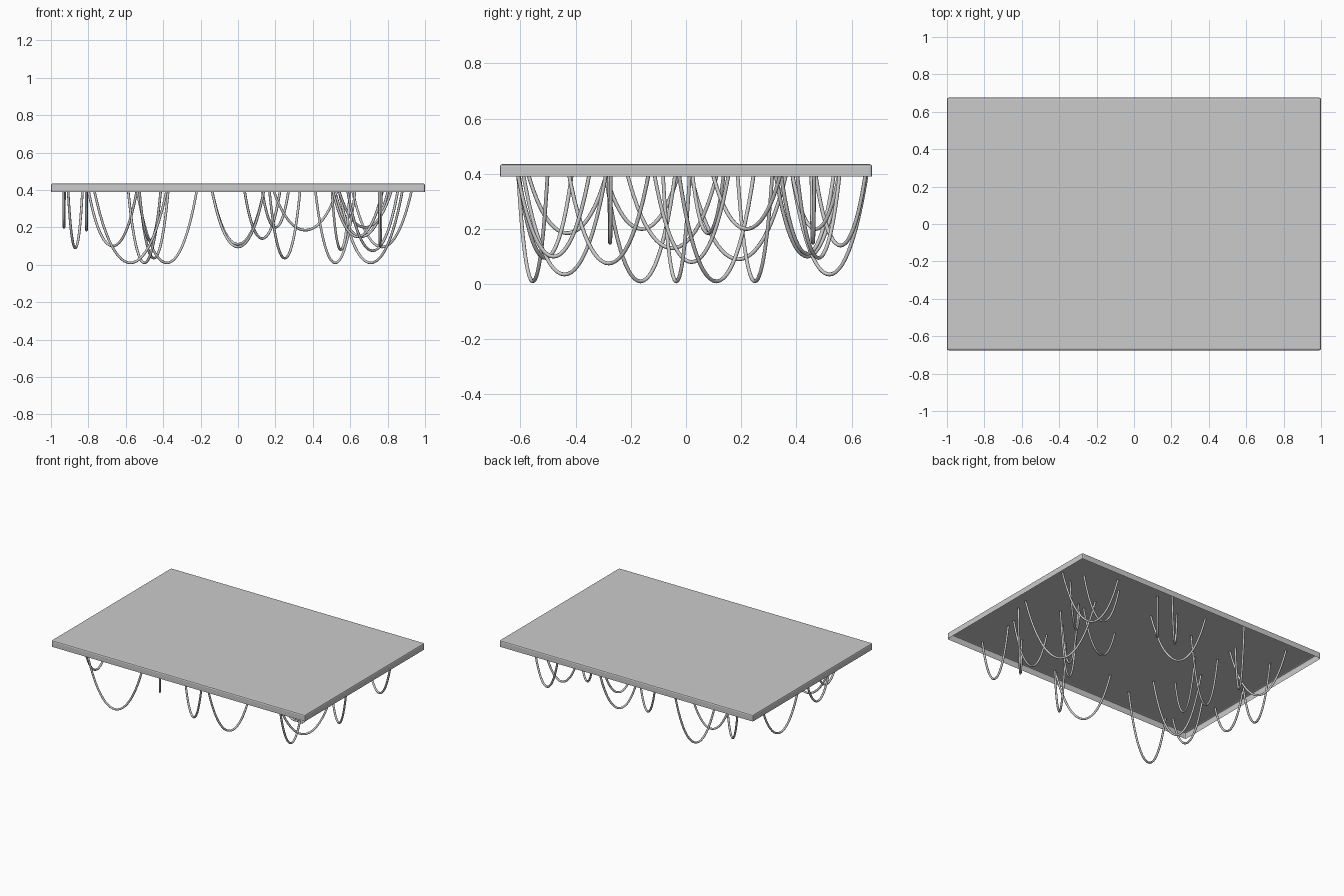
import bpy, bmesh, math

if "Cube" in bpy.data.objects:
    bpy.data.objects.remove(bpy.data.objects["Cube"])

HX, HY = 1.0, 0.675
Z_LOW, Z_TOP = 0.39, 0.435
RADIUS = 0.007


# Tray: a shallow panel, open underneath, with softened edges
def make_panel():
    bm = bmesh.new()
    bmesh.ops.create_cube(bm, size=1)
    for v in bm.verts:
        v.co.x *= 2 * HX
        v.co.y *= 2 * HY
        v.co.z = Z_TOP if v.co.z > 0 else Z_LOW
    bottom = [f for f in bm.faces if f.normal.z < -0.5]
    bmesh.ops.delete(bm, geom=bottom, context='FACES_ONLY')
    edges = [e for e in bm.edges if any(v.co.z > 0.42 for v in e.verts)]
    bmesh.ops.bevel(bm, geom=edges, offset=0.009, segments=2,
                    profile=0.5, affect='EDGES')
    mesh = bpy.data.meshes.new("panel")
    bm.to_mesh(mesh)
    bm.free()
    obj = bpy.data.objects.new("panel", mesh)
    bpy.context.collection.objects.link(obj)


# Cable: a tube hanging as a catenary from two points under the panel
def make_cable(index, cx, cy, low, dx, dy, steps=24):
    curve = bpy.data.curves.new("hanging_cable", 'CURVE')
    curve.dimensions = '3D'
    curve.bevel_depth = RADIUS
    curve.bevel_resolution = 2
    spline = curve.splines.new('POLY')
    spline.points.add(steps)
    low = max(low, RADIUS)
    top = 0.428
    k = 1.5
    for i, p in enumerate(spline.points):
        t = 2 * i / steps - 1
        h = (math.cosh(k * t) - 1) / (math.cosh(k) - 1)
        p.co = (cx + dx * t / 2, cy + dy * t / 2, low + (top - low) * h, 1)
    obj = bpy.data.objects.new(f"hanging_cable_{index:02d}", curve)
    bpy.context.collection.objects.link(obj)


# centre x, centre y, lowest height, span in x, span in y
CABLES = [
    (-.575, -.555, .01, .40, .11),
    (.25, -.44, .035, .17, .31),
    (-.45, .52, .035, .16, .28),
    (.76, -.48, .10, .01, .27),
    (.77, .48, .095, .33, -.16),
    (0, -.51, .095, .29, -.20),
    (0, .44, .11, .29, -.20),
    (.13, .56, .14, .20, .19),
    (-.87, .19, .09, .08, .36),
    (-.67, .44, .10, .27, -.24),
    (-.93, -.16, .20, .005, .28),
    (-.81, -.43, .185, .005, .30),
    (.71, .11, .01, .35, -.28),
    (-.50, -.165, .01, .18, -.26),
    (-.38, .25, .01, .33, .13),
    (.52, -.035, .01, .22, .10),
    (.64, -.275, .15, .28, .005),
    (.66, .46, .15, .30, .01),
    (.55, .02, .08, .10, .28),
    (.72, -.28, .075, .28, .30),
    (.68, .22, .20, .30, .26),
    (.36, .08, .185, .36, .12),
    (.20, .47, .20, .15, .18),
    (-.47, -.05, .13, .12, .34),
]

make_panel()
for i, c in enumerate(CABLES):
    make_cable(i + 1, *c)
